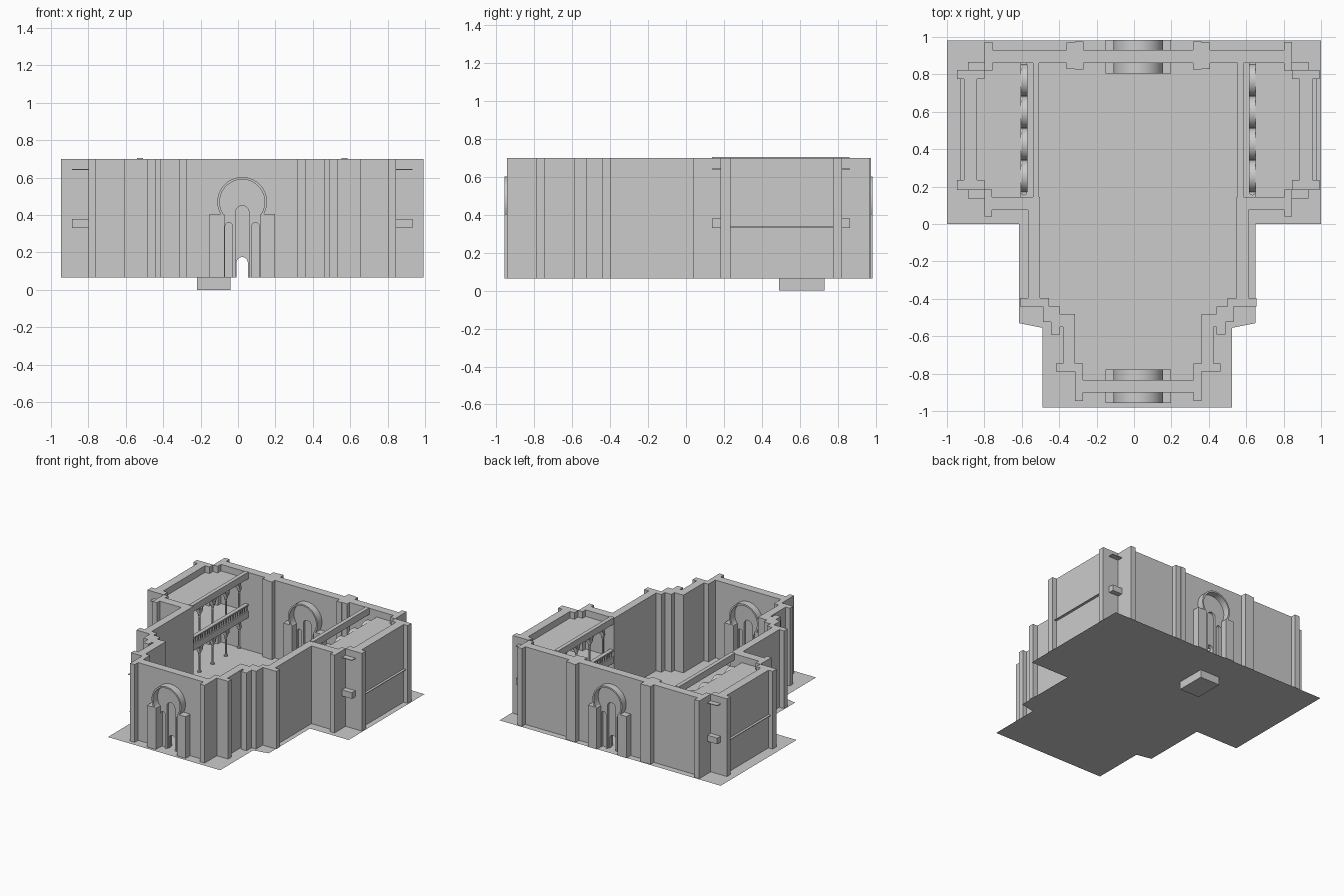
import bpy, bmesh
from math import sin, cos, pi, acos, asin

if "Cube" in bpy.data.objects:
    bpy.data.objects.remove(bpy.data.objects["Cube"])

CX = 0.0225            # symmetry axis of the plan
Z0, Z1 = 0.065, 0.70   # floor level, wall top


def finish(name, bm, smooth=False):
    bmesh.ops.recalc_face_normals(bm, faces=bm.faces[:])
    me = bpy.data.meshes.new(name)
    bm.to_mesh(me)
    bm.free()
    ob = bpy.data.objects.new(name, me)
    bpy.context.collection.objects.link(ob)
    if smooth:
        bpy.ops.object.select_all(action='DESELECT')
        ob.select_set(True)
        bpy.context.view_layer.objects.active = ob
        bpy.ops.object.shade_smooth_by_angle()
    return ob


def add_box(bm, x0, x1, y0, y1, z0=Z0, z1=Z1):
    f = bm.faces.new([bm.verts.new(p) for p in
                      ((x0, y0, z0), (x1, y0, z0), (x1, y1, z0), (x0, y1, z0))])
    ext = bmesh.ops.extrude_face_region(bm, geom=[f])['geom']
    bmesh.ops.translate(bm, vec=(0, 0, z1 - z0),
                        verts=[v for v in ext if isinstance(v, bmesh.types.BMVert)])


def boxes(name, items, mirror=True):
    bm = bmesh.new()
    for b in items:
        add_box(bm, *b)
        if mirror:
            add_box(bm, 2 * CX - b[1], 2 * CX - b[0], *b[2:])
    return finish(name, bm)


def add_prism(bm, pts, vec):
    f = bm.faces.new([bm.verts.new(p) for p in pts])
    ext = bmesh.ops.extrude_face_region(bm, geom=[f])['geom']
    bmesh.ops.translate(bm, vec=vec,
                        verts=[v for v in ext if isinstance(v, bmesh.types.BMVert)])


def arc(r, c, a0, a1, n):
    return [(r * cos(a0 + (a1 - a0) * i / n), c + r * sin(a0 + (a1 - a0) * i / n))
            for i in range(n + 1)]


# floor sheet
half = [(-1, .98), (-1, 0), (-.615, 0), (-.615, -.53), (-.49, -.555), (-.49, -.98)]
other = [(.525, -.98), (.525, -.555), (.65, -.53), (.65, 0), (1, 0), (1, .98)]
bm = bmesh.new()
bm.faces.new([bm.verts.new((x, y, Z0 - .001)) for x, y in half + other])
finish("floor", bm)

# block under the floor
boxes("under_block", [(-.22, -.04, .49, .73, 0, Z0)], mirror=False)

# side walls, stepped in plan
boxes("side_walls", [
    (-.567, -.503, -.395, .145),
    (-.76, -.503, .075, .145),
    (-.91, -.84, .235, .775),
    (-.487, -.41, -.525, -.44),
    (-.41, -.315, -.55, -.48),
    (-.38, -.315, -.745, -.48),
])
# pilasters at corners and along the back
boxes("pilasters", [
    (-.80, -.757, .82, .972), (-.947, -.80, .775, .823),
    (-.947, -.80, .182, .235), (-.80, -.76, .04, .185),
    (-.61, -.455, -.44, -.395), (-.445, -.395, -.59, -.44),
    (-.417, -.273, -.788, -.745), (-.315, -.273, -.945, -.788),
    (-.36, -.315, .83, .97), (-.315, -.27, .825, .975),
])


# end walls with through door and arched niches
def slot(bm, cx, hw, top, y0, y1):
    pts = [(-hw, .03), (hw, .03)] + arc(hw, top - hw, 0, pi, 12)
    add_prism(bm, [(CX + cx + x, y0, z) for x, z in pts], (0, y1 - y0, 0))


def cut(ob, slots):
    for s in slots:
        bm = bmesh.new()
        slot(bm, *s)
        cutter = finish("cutter", bm)
        cutter.hide_render = True
        m = ob.modifiers.new("cut", 'BOOLEAN')
        m.operation, m.solver, m.object = 'DIFFERENCE', 'EXACT', cutter
        bpy.context.view_layer.objects.active = ob
        bpy.ops.object.modifier_apply(modifier=m.name)
        bpy.data.objects.remove(cutter)


for side, hw, y0, y1 in (("front", .297, -.90, -.833), ("back", .781, .862, .93)):
    wall = boxes(side + "_wall", [(CX - hw, CX + hw, y0, y1)], mirror=False)
    cuts = [(0, .03, .175, y0 - .05, y1 + .05)]
    for a, b in ((y0 - .03, y0 + .02), (y1 - .02, y1 + .03)):
        cuts += [(0, .036, .45, a, b), (-.071, .02, .36, a, b), (.071, .02, .36, a, b)]
    cut(wall, cuts)
    # horseshoe portal surround, showing on both wall faces
    ro, ri, c, zs = .133, .12, .47, .405
    ao, ai = asin((zs - c) / ro), asin((zs - c) / ri)
    pts = [(.095, Z0), (.175, Z0), (.175, zs)] + arc(ro, c, ao, pi - ao, 40)
    pts += [(-.175, zs), (-.175, Z0), (-.095, Z0), (-.095, zs - .004)]
    pts += arc(ri, c, pi - ai, ai, 40) + [(.095, zs - .004)]
    bm = bmesh.new()
    add_prism(bm, [(CX + x, y0 - .058, z) for x, z in pts], (0, y1 - y0 + .113, 0))
    finish(side + "_portal", bm, True)

# gallery floors, roofs and outer string course
boxes("gallery_floor", [(-.888, -.51, .137, .865, .33, .38)])
boxes("gallery_roof", [(-.888, -.605, .137, .865, .64, .646)])
boxes("string_course", [(-.93, -.90, .235, .775, .333, .338)])

# roof edge beam and balustrade
boxes("edge_beam", [(-.54, -.508, .137, .863, .65, .705)])
rail = [(-.54, -.508, .14, .865, .428, .44), (-.54, -.508, .14, .865, .38, .386)]
rail += [(-.532, -.516, .155 + .03 * i, .167 + .03 * i, .386, .428) for i in range(24)]
boxes("balustrade", rail)


# arcades on two levels: slender columns with open arch rings
def add_lathe(bm, x, y, prof, n=12):
    rings = [[bm.verts.new((x + r * cos(2 * pi * i / n), y + r * sin(2 * pi * i / n), z))
              for i in range(n)] for r, z in prof]
    for a, b in zip(rings, rings[1:]):
        for i in range(n):
            bm.faces.new((a[i], a[(i + 1) % n], b[(i + 1) % n], b[i]))
    bm.faces.new(rings[0])
    bm.faces.new(rings[-1])


STEP = .171
for level, base, spring in (("lower", Z0, .245), ("upper", .38, .56)):
    cols, rings = bmesh.new(), bmesh.new()
    for x in (-.588, 2 * CX + .588):
        for i in range(5):
            s = spring
            add_lathe(cols, x, .17 + STEP * i,
                      [(.014, base), (.014, base + .01), (.007, base + .016),
                       (.007, s - .04), (.010, s - .037), (.008, s - .03),
                       (.017, s - .008), (.017, s + .004)])
        for i in range(4):
            yc = .17 + STEP * (i + .5)
            pts = arc(.0855, spring, 0, pi, 20) + arc(.068, spring, pi, 0, 20)
            add_prism(rings, [(x - .018, yc + y, z) for y, z in pts], (.036, 0, 0))
    finish(level + "_columns", cols, True)
    finish(level + "_arches", rings, True)
